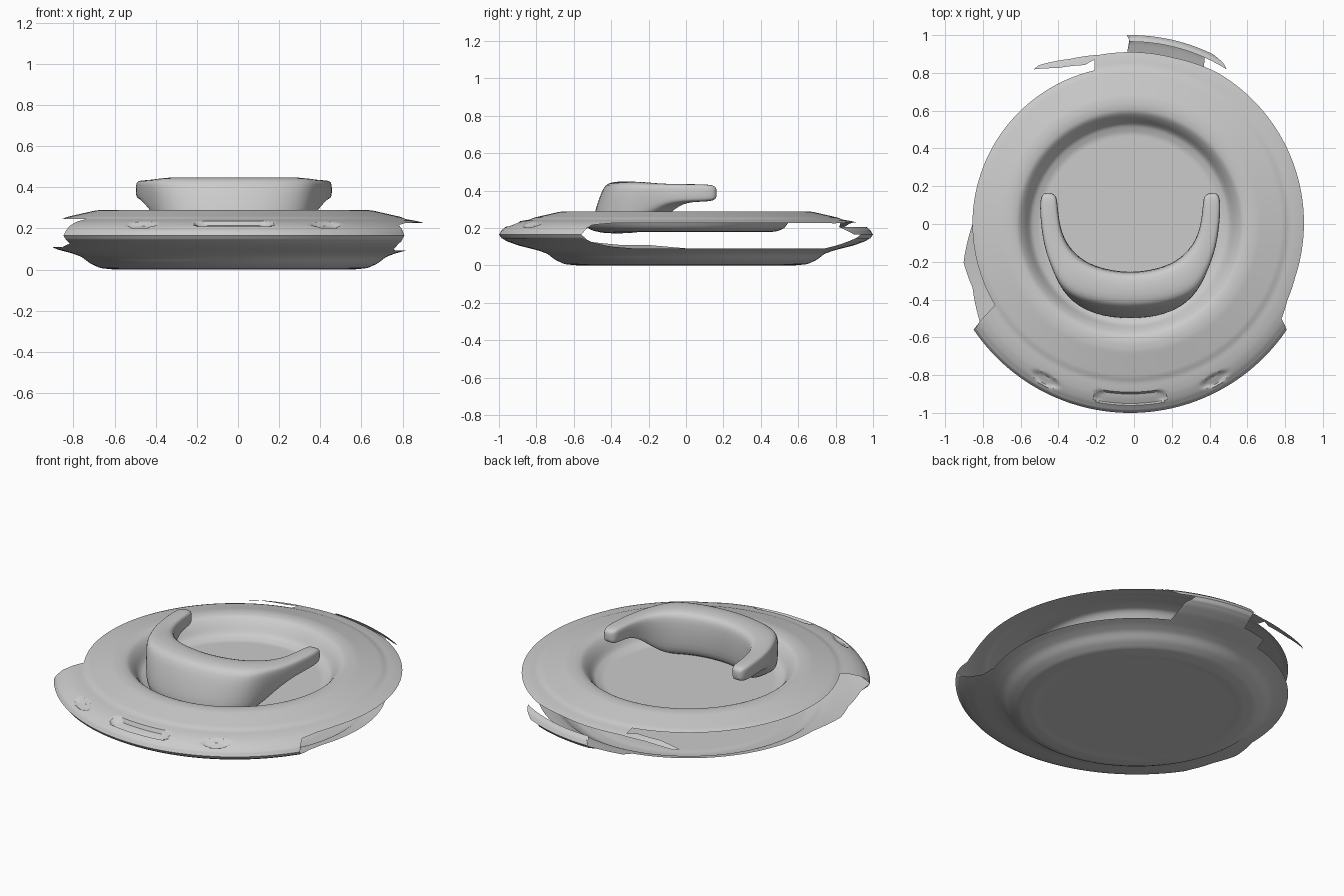
import bpy, bmesh, math
from mathutils import Vector

if "Cube" in bpy.data.objects:
    bpy.data.objects.remove(bpy.data.objects["Cube"])

CX = -0.02  # hull axis

grey = bpy.data.materials.new("hull_grey")
grey.use_nodes = True
grey.diffuse_color = (0.6, 0.6, 0.6, 1)
grey.node_tree.nodes["Principled BSDF"].inputs["Base Color"].default_value = (0.6, 0.6, 0.6, 1)


def lerp(points, t):
    """Piecewise linear lookup in a list of (t, value)."""
    if t <= points[0][0]:
        return points[0][1]
    for (a, va), (b, vb) in zip(points, points[1:]):
        if t <= b:
            return va + (vb - va) * (t - a) / (b - a)
    return points[-1][1]


def soft(points, r):
    """Lookup with rounded corners."""
    return sum(lerp(points, r + k * 0.006) for k in (-2, -1, 0, 1, 2)) / 5


def finish(name, bm, angle=35):
    mesh = bpy.data.meshes.new(name)
    bm.to_mesh(mesh)
    bm.free()
    mesh.materials.append(grey)
    obj = bpy.data.objects.new(name, mesh)
    bpy.context.collection.objects.link(obj)
    bpy.ops.object.select_all(action="DESELECT")
    obj.select_set(True)
    bpy.context.view_layer.objects.active = obj
    bpy.ops.object.shade_smooth_by_angle(angle=math.radians(angle))
    return obj


RADII = [i * 0.05 for i in range(9)] + [0.42 + i * 0.01 for i in range(57)] + [0.985, 0.99, 0.995, 1.0]


def shell(name, height, inner, outer, flip=False):
    """Turned surface whose inner and outer edges vary with the angle from the front."""
    bm = bmesh.new()
    rows = []
    for deg in range(360):
        a = math.radians(deg)
        lo, hi = lerp(inner, deg), lerp(outer, deg)
        row = []
        for r in RADII:
            r = min(max(r, lo), hi)
            row.append(bm.verts.new((CX + r * math.sin(a), -r * math.cos(a), height(r, deg))))
        rows.append(row)
    for j in range(360):
        p, q = rows[j], rows[(j + 1) % 360]
        for i in range(len(RADII) - 1):
            quad = [p[i], p[i + 1], q[i + 1], q[i]]
            face = bm.faces.new(quad[::-1] if flip else quad)
            if face.calc_area() < 1e-7:
                bm.faces.remove(face)
    bmesh.ops.remove_doubles(bm, verts=bm.verts, dist=1e-5)
    bmesh.ops.delete(bm, geom=[v for v in bm.verts if not v.link_faces], context="VERTS")
    return finish(name, bm)


# Cross-sections of the two hull halves
TOP = [(0, .18), (.48, .18), (.53, .2), (.555, .245), (.59, .283), (.63, .29), (.67, .288), (.82, .254),
       (.83, .246), (.88, .238), (.92, .228), (.96, .21), (.985, .19), (1, .165)]
BOTTOM = [(0, .003), (.54, .003), (.58, .0), (.65, .007), (.7, .03), (.74, .062), (.79, .08),
          (.9, .108), (.96, .13), (.985, .145), (1, .165)]


def top_height(r, deg):
    if r > 0.98:
        return lerp(TOP, r)
    z = soft(TOP, r)
    d = (deg + 180) % 360 - 180
    # Sunken front slot and the two oval ports beside it
    slot = (abs(d) / 11.5) ** 6 + (abs(r - .925) / .032) ** 4
    port = ((abs(d) - 28.5) / 5) ** 2 + ((r - .938) / .03) ** 2
    if slot < 1:
        z -= 0.02 * min(1, 3 * (1 - slot))
    elif port < 1:
        z -= 0.016 * min(1, 2 * (1 - port))
    return z


def bottom_height(r, deg):
    return lerp(BOTTOM, r) if r > .98 else soft(BOTTOM, r)


WHOLE = [(0, 0)]
upper_edge = [(0, 1), (56, 1), (58, .945), (64, .925), (72, .918), (150, .925), (165, .91), (192, .91),
              (193, .835), (301, .835), (303, .95), (304, 1)]
lower_edge = [(0, 1), (56, 1), (58, .94), (63, .87), (70, .835), (153, .835), (156, .97), (159, 1),
              (180, 1), (181, .91), (191, .9), (193, .835), (270, .835), (275, .86), (283, .905),
              (292, .9), (300, .935), (303, .95), (304, 1)]
shell("upper_hull", top_height, WHOLE, upper_edge)
shell("lower_hull", bottom_height, WHOLE, lower_edge, flip=True)

# Torn rim pieces left at the back
shell("back_rim_lip", top_height, [(180, .965), (181, 1)],
      [(148, .965), (150, .985), (154, 1)])
shell("back_rim_flap", top_height, [(190, .9), (196, .875), (205, .91), (212, .965)],
      [(189, .9), (190, .91), (200, .93), (210, .97), (212, .965)])

# Horseshoe top: inner x, y, outer x, y, foot x, y, underside, top
STATIONS = [
    (0, -.265, 0, -.445, 0, -.53, .17, .45),
    (.2, -.225, .2, -.425, .19, -.51, .17, .45),
    (.29, -.16, .36, -.37, .34, -.41, .17, .45),
    (.345, -.09, .415, -.26, .39, -.24, .25, .44),
    (.375, 0, .46, -.13, .46, -.12, .335, .435),
    (.385, .11, .48, .07, .48, .07, .34, .435),
    (.39, .15, .475, .15, .475, .15, .345, .43),
    (.42, .165, .45, .165, .45, .165, .365, .41),
]
bm = bmesh.new()
rings = []
for side, stations in ((-1, STATIONS[:0:-1]), (1, STATIONS)):
    for ix, iy, ox, oy, fx, fy, lo, hi in stations:
        corners = [Vector(c) for c in ((ix, iy, lo), (ix, iy, hi), (ox, oy, hi), (fx, fy, lo))]
        ring = []
        for k, c in enumerate(corners):
            for other in (corners[k - 1], corners[(k + 1) % 4]):
                p = c.lerp(other, 0.14)
                ring.append(bm.verts.new((CX + side * p.x, p.y, p.z)))
        rings.append(ring)
for p, q in zip(rings, rings[1:]):
    for k in range(8):
        n = (k + 1) % 8
        bm.faces.new((p[k], p[n], q[n], q[k]))
bm.faces.new(rings[0])
bm.faces.new(rings[-1])
bmesh.ops.recalc_face_normals(bm, faces=bm.faces)
handle = finish("horseshoe_tower", bm, 60)
sub = handle.modifiers.new("rounding", "SUBSURF")
sub.levels = sub.render_levels = 2
